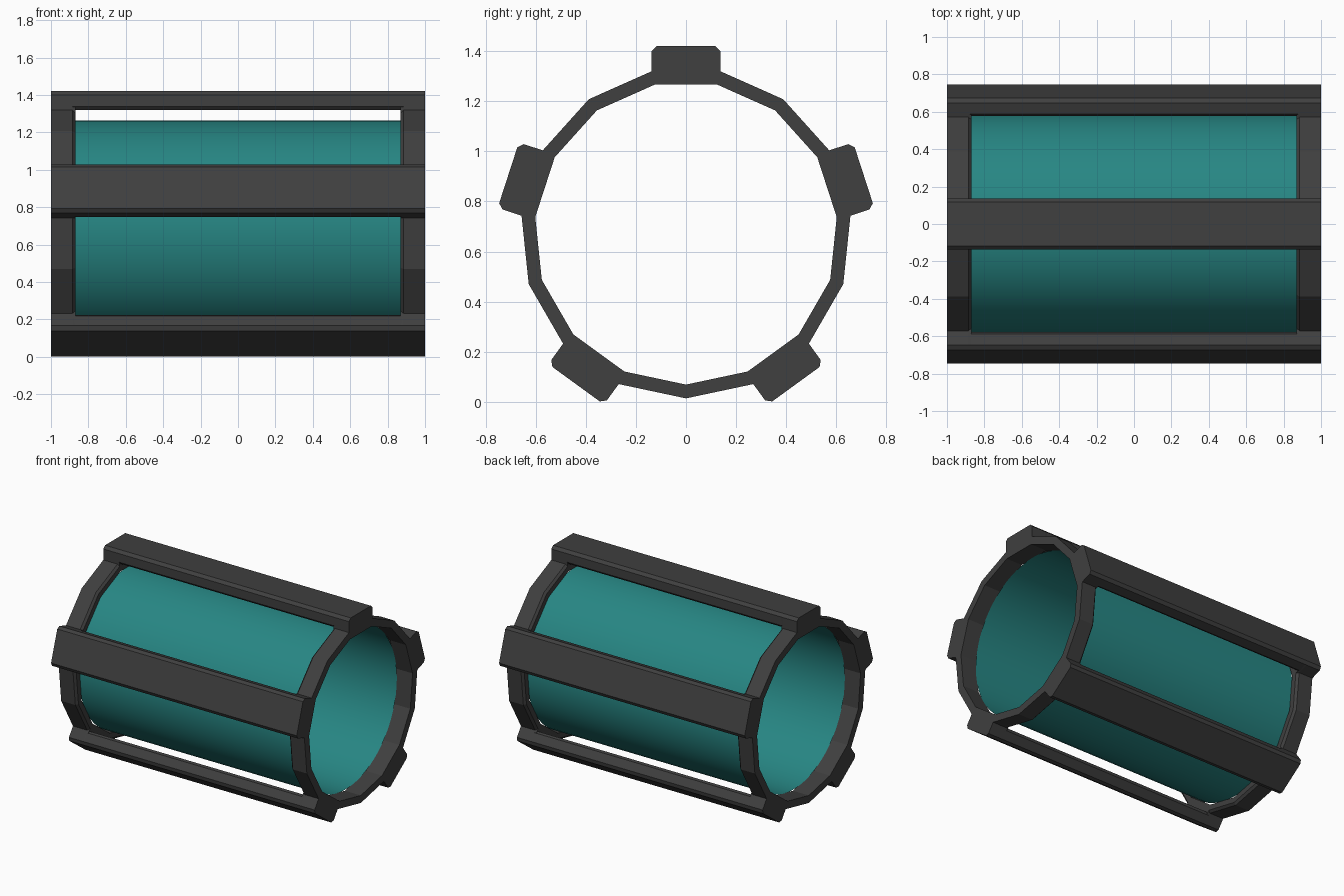
import bpy, bmesh
from math import sin, cos, radians, pi

if "Cube" in bpy.data.objects:
    bpy.data.objects.remove(bpy.data.objects["Cube"])

CZ = 0.674                  # height of the drum axis
R_OUT, R_IN = 0.66, 0.605   # corner radii of the 15-sided end rings
R_CH = 0.644                # chamfered ring radius at the window edge
X_END, X_CH, X_WIN = 1.0, 0.885, 0.87


def material(name, colour):
    m = bpy.data.materials.new(name)
    m.diffuse_color = (*colour, 1)
    m.use_nodes = True
    m.node_tree.nodes["Principled BSDF"].inputs["Base Color"].default_value = m.diffuse_color
    return m


DARK = material("dark_grey", (0.05, 0.05, 0.05))
TEAL = material("teal", (0.02, 0.24, 0.23))


def finish(name, bm, mat):
    bmesh.ops.recalc_face_normals(bm, faces=bm.faces)
    me = bpy.data.meshes.new(name)
    bm.to_mesh(me)
    bm.free()
    me.materials.append(mat)
    ob = bpy.data.objects.new(name, me)
    bpy.context.collection.objects.link(ob)
    return ob


def polar(r, deg):
    return (r * cos(radians(deg)), CZ + r * sin(radians(deg)))


def local(r, t, deg):
    """Point at radial distance r and sideways offset t from a rail's centre."""
    a = radians(deg)
    return (r * cos(a) - t * sin(a), CZ + r * sin(a) + t * cos(a))


RAIL_TOP = [(0.726, -0.137), (0.746, -0.117), (0.746, 0.117), (0.726, 0.137)]
ANGLES = [90 + 72 * i for i in range(5)]


def outer_loop(r):
    pts = []
    for a in ANGLES:
        pts.append(polar(r, a - 12))
        pts += [local(*p, a) for p in RAIL_TOP]
        pts += [polar(r, a + 12), polar(r, a + 36)]
    return pts


def inner_loop():
    return [polar(R_IN, a + d) for a in ANGLES for d in (-12, 12, 36)]


# End rings, including the rail ends, with a chamfer towards the windows
def end_ring(name, side):
    bm = bmesh.new()

    def loop(pts, x):
        return [bm.verts.new((side * x, y, z)) for y, z in pts]

    def bridge(a, b):
        n = len(a)
        for i in range(n):
            j = (i + 1) % n
            bm.faces.new((a[i], a[j], b[j], b[i]))

    def cap(o, n):
        for k in range(5):
            p, q = 7 * k, 3 * k
            nxt_o, nxt_n = (p + 7) % 35, (q + 3) % 15
            bm.faces.new(o[p:p + 6] + [n[q + 1], n[q]])
            bm.faces.new((o[p + 5], o[p + 6], n[q + 2], n[q + 1]))
            bm.faces.new((o[p + 6], o[nxt_o], n[nxt_n], n[q + 2]))

    o1 = loop(outer_loop(R_OUT), X_END)
    o2 = loop(outer_loop(R_OUT), X_CH)
    o3 = loop(outer_loop(R_CH), X_WIN)
    n1, n3 = loop(inner_loop(), X_END), loop(inner_loop(), X_WIN)
    bridge(o1, o2)
    bridge(o2, o3)
    bridge(n1, n3)
    cap(o1, n1)
    cap(o3, n3)
    finish(name, bm, DARK)


end_ring("end_ring_right", 1)
end_ring("end_ring_left", -1)

# Five rails running between the rings, chamfered underneath
profile = [(0.646, -0.122), (0.663, -0.137)] + RAIL_TOP + [(0.663, 0.137), (0.646, 0.122)]
for i, a in enumerate(ANGLES):
    bm = bmesh.new()
    ends = [[bm.verts.new((x, *local(r, t, a))) for r, t in profile] for x in (-X_CH, X_CH)]
    n = len(profile)
    for j in range(n):
        k = (j + 1) % n
        bm.faces.new((ends[0][j], ends[0][k], ends[1][k], ends[1][j]))
    for e in ends:
        bm.faces.new(e)
    finish(f"rail_{i + 1}", bm, DARK)

# Smooth open tube inside the frame
bm = bmesh.new()
N, R_TUBE, X_TUBE = 64, 0.59, 0.88
rows = [[bm.verts.new((x, R_TUBE * cos(2 * pi * i / N), CZ + R_TUBE * sin(2 * pi * i / N)))
         for i in range(N)] for x in (-X_TUBE, X_TUBE)]
for i in range(N):
    j = (i + 1) % N
    f = bm.faces.new((rows[0][i], rows[0][j], rows[1][j], rows[1][i]))
    f.smooth = True
finish("inner_tube", bm, TEAL)
